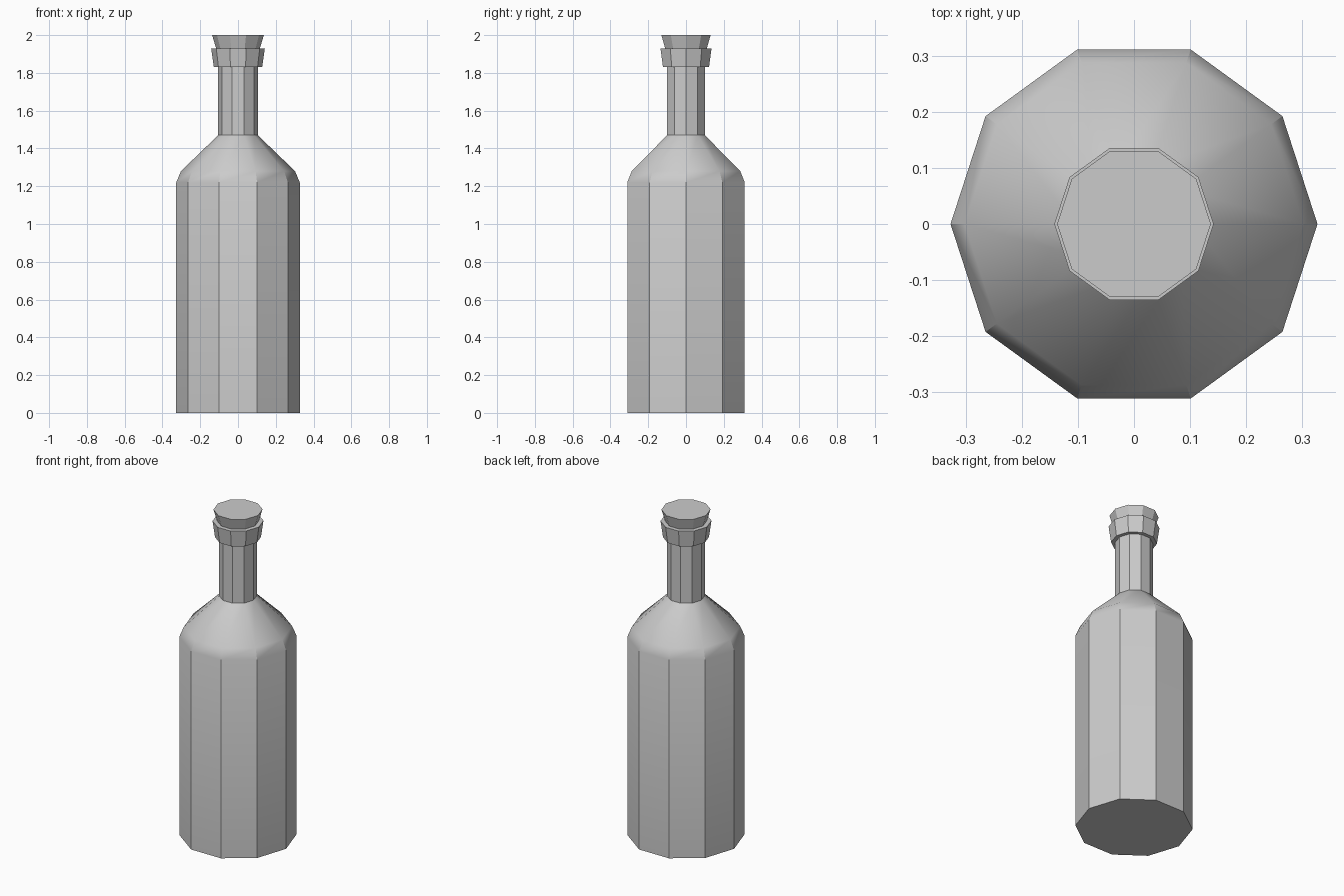
import bpy, bmesh, math

if "Cube" in bpy.data.objects:
    bpy.data.objects.remove(bpy.data.objects["Cube"])

SIDES = 10


def lathe(name, profile):
    """Revolve (radius, z) points into a closed ten-sided solid."""
    bm = bmesh.new()
    rings = [[bm.verts.new((r * math.cos(math.tau * i / SIDES),
                            r * math.sin(math.tau * i / SIDES), z))
              for i in range(SIDES)] for r, z in profile]
    for low, high in zip(rings, rings[1:]):
        for i in range(SIDES):
            j = (i + 1) % SIDES
            bm.faces.new((low[i], low[j], high[j], high[i]))
    bm.faces.new(rings[0][::-1])
    bm.faces.new(rings[-1])
    mesh = bpy.data.meshes.new(name)
    bm.to_mesh(mesh)
    bm.free()
    obj = bpy.data.objects.new(name, mesh)
    bpy.context.collection.objects.link(obj)
    bpy.ops.object.select_all(action='DESELECT')
    obj.select_set(True)
    bpy.context.view_layer.objects.active = obj
    bpy.ops.object.shade_smooth_by_angle(angle=math.radians(30))
    return obj


# Body, sloping shoulder, neck and flared lip
lathe("bottle", [(0.327, 0), (0.327, 1.22), (0.302, 1.28), (0.105, 1.47),
                 (0.105, 1.83), (0.128, 1.83), (0.142, 1.93)])

# Tapered stopper seated in the lip
lathe("stopper", [(0.098, 1.87), (0.116, 1.93), (0.137, 2.0)])
